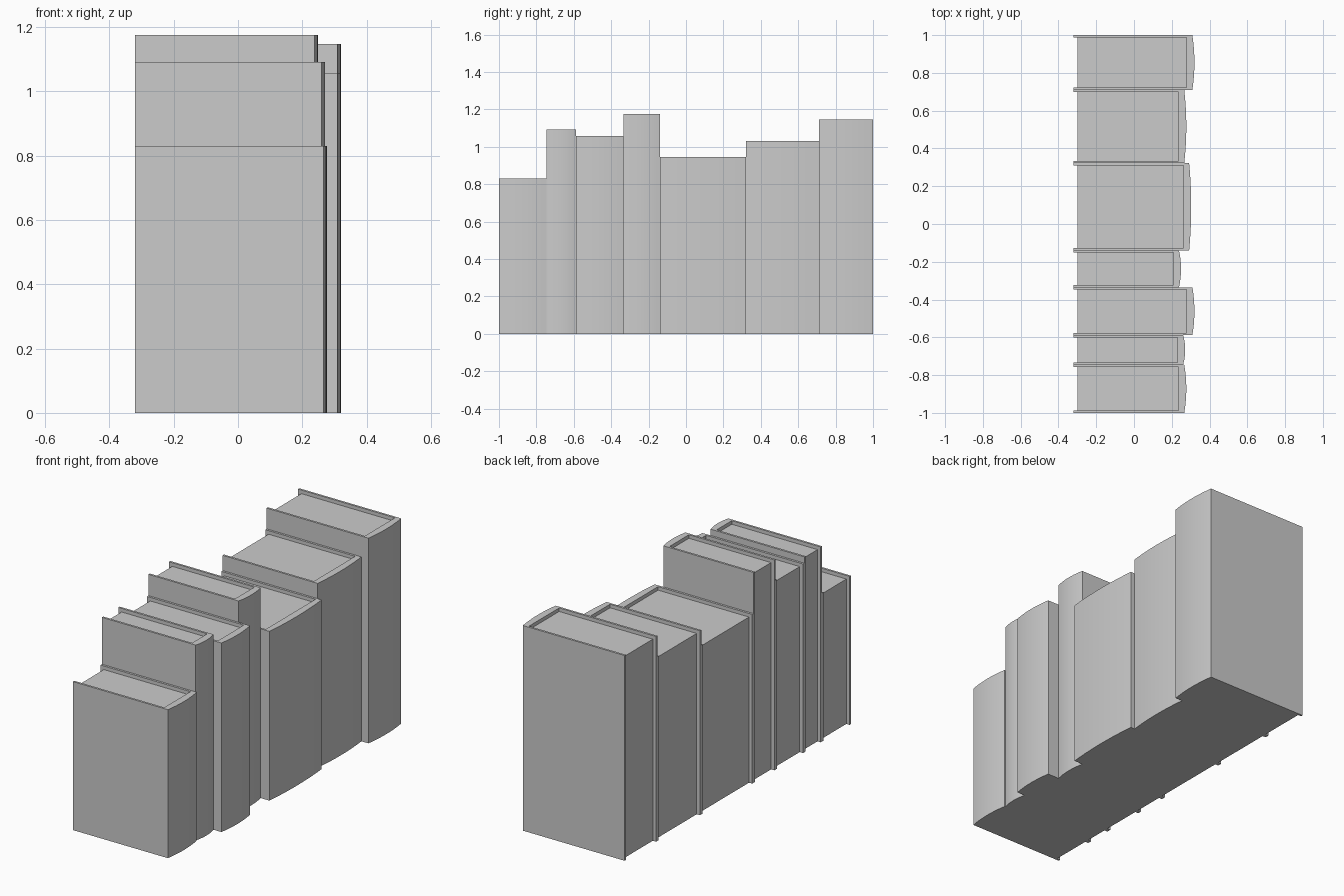
import bpy, bmesh, math

if "Cube" in bpy.data.objects:
    bpy.data.objects.remove(bpy.data.objects["Cube"])

BACK = -0.32      # open edge of the covers
COVER = 0.012     # cover board thickness
SPINE = 0.03      # spine thickness at its edges
BULGE = 0.011     # outward curve of the spine
INSET = 0.02      # pages sit this far inside the cover
ARC_STEPS = 10


def prism(name, outline, height):
    """Extrude a counter-clockwise xy outline from z = 0 up to height."""
    bm = bmesh.new()
    base = bm.faces.new([bm.verts.new((x, y, 0)) for x, y in outline])
    top = bmesh.ops.extrude_face_region(bm, geom=[base], use_keep_orig=True)
    verts = [v for v in top["geom"] if isinstance(v, bmesh.types.BMVert)]
    bmesh.ops.translate(bm, verts=verts, vec=(0, 0, height))
    bmesh.ops.recalc_face_normals(bm, faces=bm.faces)
    mesh = bpy.data.meshes.new(name)
    bm.to_mesh(mesh)
    bm.free()
    obj = bpy.data.objects.new(name, mesh)
    bpy.context.collection.objects.link(obj)
    return obj


def book(index, y0, y1, height, tip):
    edge = tip - BULGE
    inner = edge - SPINE
    # hard cover: two boards joined by a bowed spine
    outline = [(BACK, y0)]
    for i in range(ARC_STEPS + 1):
        t = i / ARC_STEPS
        outline.append((edge + BULGE * (1 - (2 * t - 1) ** 2), y0 + (y1 - y0) * t))
    outline += [(BACK, y1), (BACK, y1 - COVER), (inner, y1 - COVER),
                (inner, y0 + COVER), (BACK, y0 + COVER)]
    cover = prism(f"book_cover_{index}", outline, height)
    bpy.ops.object.select_all(action='DESELECT')
    cover.select_set(True)
    bpy.context.view_layer.objects.active = cover
    bpy.ops.object.shade_smooth_by_angle(angle=math.radians(20))

    # page block, recessed at the top and the open edge
    a, b = y0 + COVER, y1 - COVER
    x = BACK + INSET
    prism(f"book_pages_{index}", [(x, a), (inner, a), (inner, b), (x, b)], height - INSET)


# row of books: start y, end y, height, spine tip x
books = [
    (-1.000, -0.745, 0.830, 0.277),
    (-0.745, -0.588, 1.092, 0.271),
    (-0.588, -0.335, 1.057, 0.320),
    (-0.335, -0.140, 1.176, 0.249),
    (-0.140, 0.322, 0.946, 0.303),
    (0.322, 0.710, 1.031, 0.277),
    (0.710, 1.000, 1.147, 0.320),
]
for n, spec in enumerate(books, 1):
    book(n, *spec)
